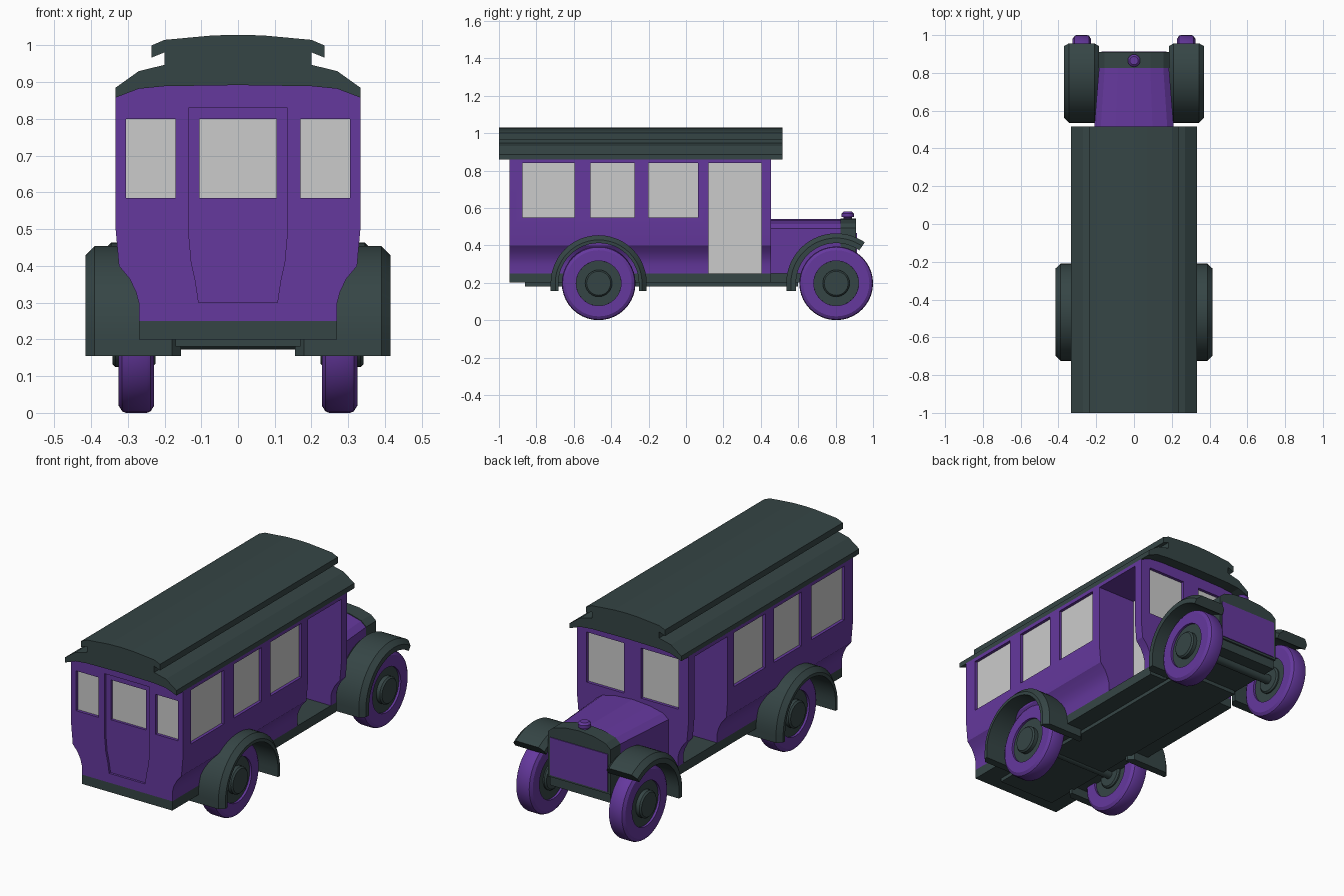
import bpy, bmesh, math

cube = bpy.data.objects.get("Cube")
if cube:
    bpy.data.objects.remove(cube, do_unlink=True)


def material(name, rgb):
    m = bpy.data.materials.new(name)
    m.use_nodes = True
    m.diffuse_color = (*rgb, 1)
    m.node_tree.nodes["Principled BSDF"].inputs["Base Color"].default_value = (*rgb, 1)
    return m


PURPLE = material("purple paint", (0.13, 0.04, 0.34))
DARK = material("dark green grey", (0.036, 0.06, 0.06))
GLASS = material("pale grey glass", (0.6, 0.6, 0.6))


def loft(name, rings, mat, closed=False, smooth=False):
    """Skin a list of closed point rings; cap the ends unless the loft is closed."""
    bm = bmesh.new()
    rows = [[bm.verts.new(p) for p in ring] for ring in rings]
    n = len(rows[0])
    pairs = list(zip(rows, rows[1:]))
    if closed:
        pairs.append((rows[-1], rows[0]))
    else:
        bm.faces.new(rows[0])
        bm.faces.new(rows[-1])
    for a, b in pairs:
        for i in range(n):
            j = (i + 1) % n
            bm.faces.new((a[i], a[j], b[j], b[i]))
    bmesh.ops.recalc_face_normals(bm, faces=bm.faces)
    mesh = bpy.data.meshes.new(name)
    bm.to_mesh(mesh)
    bm.free()
    mesh.materials.append(mat)
    obj = bpy.data.objects.new(name, mesh)
    bpy.context.collection.objects.link(obj)
    if smooth:
        shade(obj)
    return obj


def activate(obj):
    bpy.ops.object.select_all(action='DESELECT')
    obj.select_set(True)
    bpy.context.view_layer.objects.active = obj


def shade(obj):
    activate(obj)
    bpy.ops.object.shade_smooth_by_angle(angle=math.radians(30))


def box(name, x, y, z, mat):
    rings = [[(x[0], v, z[0]), (x[1], v, z[0]), (x[1], v, z[1]), (x[0], v, z[1])] for v in y]
    return loft(name, rings, mat)


def mirrored(half):
    """Full outline from a right-hand half outline."""
    return half + [(-x, z) for x, z in reversed(half) if x > 0]


def extrude(name, half, y0, y1, mat, taper=1):
    full = mirrored(half)
    return loft(name, [[(x, y0, z) for x, z in full],
                       [(x * taper, y1, z) for x, z in full]], mat)


def lathe_x(name, profile, cy, cz, mat, steps=40):
    """Revolve a closed (x, radius) profile about an axle along x."""
    rings = []
    for k in range(steps):
        a = 2 * math.pi * k / steps
        rings.append([(x, cy + r * math.cos(a), cz + r * math.sin(a)) for x, r in profile])
    return loft(name, rings, mat, closed=True, smooth=True)


def disc_x(name, x0, x1, r, bevel, cy, cz, mat, steps=32):
    rings = []
    for x, rad in ((x0, r - bevel), (x0 + bevel, r), (x1 - bevel, r), (x1, r - bevel)):
        rings.append([(x, cy + rad * math.cos(2 * math.pi * k / steps),
                       cz + rad * math.sin(2 * math.pi * k / steps)) for k in range(steps)])
    return loft(name, rings, mat, smooth=True)


def cut(target, cutter):
    mod = target.modifiers.new("opening", 'BOOLEAN')
    mod.operation = 'DIFFERENCE'
    mod.solver = 'EXACT'
    mod.object = cutter
    cutter.hide_render = True
    activate(target)
    bpy.ops.object.modifier_apply(modifier=mod.name)
    bpy.data.objects.remove(cutter, do_unlink=True)


# Passenger body
REAR, FRONT, SIDE = -0.945, 0.455, 0.333
body = extrude("body", [(0.27, 0.25), (0.27, 0.30), (0.278, 0.33), (0.295, 0.365), (0.324, 0.40),
                        (SIDE, 0.5), (SIDE, 0.86), (0.27, 0.885), (0.2, 0.892)], REAR, FRONT, PURPLE)

# Recessed rear door
cut(body, extrude("door_cutter", [(0.107, 0.30), (0.116, 0.36), (0.127, 0.41), (0.135, 0.5),
                                  (0.135, 0.83)], REAR - 0.1, REAR + 0.012, PURPLE))

# Rear and front windows
DEPTH, THIN = 0.02, 0.004
for x0, x1 in ((-0.305, -0.17), (-0.105, 0.105), (0.17, 0.305)):
    d = REAR + (0.03 if x0 == -0.105 else DEPTH)
    cut(body, box("cutter", (x0, x1), (REAR - 0.1, d), (0.585, 0.80), PURPLE))
    box("rear_window", (x0, x1), (d - THIN, d + THIN), (0.585, 0.80), GLASS)
for x0, x1 in ((-0.275, -0.05), (0.05, 0.275)):
    d = FRONT - DEPTH
    cut(body, box("cutter", (x0, x1), (d, FRONT + 0.1), (0.56, 0.83), PURPLE))
    box("windscreen", (x0, x1), (d - THIN, d + THIN), (0.56, 0.83), GLASS)

# Side windows and open doorways
for s, side in ((1, "left"), (-1, "right")):
    def span(a, b):
        return sorted((s * a, s * b))
    for y in ((-0.875, -0.595), (-0.51, -0.275), (-0.2, 0.065)):
        d = SIDE - DEPTH
        cut(body, box("cutter", span(d, 0.5), y, (0.55, 0.84), PURPLE))
        box(side + "_window", span(d - THIN, d + THIN), y, (0.55, 0.84), GLASS)
    cut(body, box("cutter", span(0.1, 0.5), (0.12, 0.405), (0.2, 0.84), PURPLE))
    box(side + "_doorway_pane", span(0.1 - THIN, 0.1 + THIN), (0.12, 0.405), (0.25, 0.84), GLASS)
shade(body)

# Two-tier roof
extrude("roof", [(0, 0.892), (0.2, 0.889), (0.27, 0.882), (SIDE, 0.858), (SIDE, 0.885), (0.27, 0.93),
                 (0.2, 0.947), (0.2, 0.981), (0.235, 0.967), (0.235, 1.0), (0.2, 1.015),
                 (0.07, 1.027), (0, 1.029)], -1.0, 0.515, DARK)

# Chassis
box("floor", (-0.27, 0.27), (REAR, FRONT), (0.20, 0.25), DARK)
box("front_frame", (-0.18, 0.18), (FRONT, 0.9), (0.20, 0.26), DARK)
box("under_frame", (-0.17, 0.17), (-0.86, 0.6), (0.18, 0.20), DARK)

# Bonnet, radiator and cap
extrude("bonnet", [(0.215, 0.25), (0.215, 0.49), (0.18, 0.515), (0.1, 0.533), (0, 0.54)],
        FRONT, 0.83, PURPLE, taper=0.86)
extrude("radiator_shell", [(0.187, 0.25), (0.187, 0.492), (0.157, 0.518), (0.088, 0.537), (0, 0.544)],
        0.825, 0.91, DARK)
box("radiator_panel", (-0.172, 0.172), (0.908, 0.914), (0.262, 0.465), PURPLE)
cap_rings = []
for r, z in ((0.022, 0.53), (0.022, 0.55), (0.033, 0.552), (0.033, 0.57), (0.022, 0.58)):
    cap_rings.append([(r * math.cos(a), 0.865 + r * math.sin(a), z)
                      for a in (math.pi * k / 8 for k in range(16))])
loft("radiator_cap", cap_rings, PURPLE, smooth=True)

# Wheels, axles and mudguards
R = 0.197


def mudguard(name, s, cy, x0, x1, start, end, outer, tail):
    """Sweep a chamfered strip over the wheel, with a straight tail at each low end."""
    c, inner, steps = 0.025, 0.215, 24
    section = [(x0, inner), (x1, inner), (x1, outer - c), (x1 - c, outer), (x0 + c, outer), (x0, outer - c)]
    path = [(start + (end - start) * k / steps, 0) for k in range(steps + 1)]
    path.append((end, tail))
    if start == 0:
        path.insert(0, (0, tail))
    rings = []
    for deg, drop in path:
        a = math.radians(deg)
        rings.append([(s * x, cy + r * math.cos(a), R + r * math.sin(a) - drop) for x, r in section])
    loft(name, rings, DARK, smooth=True)


for cy, end in ((-0.467, "rear"), (0.803, "front")):
    disc_x(end + "_axle", -0.26, 0.26, 0.025, 0.004, cy, R, DARK)
    for s, side in ((1, "left"), (-1, "right")):
        name = end + "_" + side
        tyre = [(0.228, 0.12), (0.228, R - 0.02), (0.238, R - 0.004), (0.248, R), (0.305, R),
                (0.315, R - 0.004), (0.325, R - 0.02), (0.325, 0.12)]
        lathe_x(name + "_tyre", [(s * x, r) for x, r in tyre], cy, R, PURPLE)
        x0, x1 = sorted((s * 0.24, s * 0.313))
        disc_x(name + "_wheel_disc", x0, x1, 0.122, 0.002, cy, R, DARK)
        x0, x1 = sorted((s * 0.225, s * 0.342))
        disc_x(name + "_hub", x0, x1, 0.072, 0.008, cy, R, DARK)
        if end == "rear":
            mudguard(name + "_mudguard", s, cy, 0.155, 0.415, 0, 180, 0.257, 0.042)
        else:
            mudguard(name + "_mudguard", s, cy, 0.185, 0.37, 55, 180, 0.267, 0.042)
